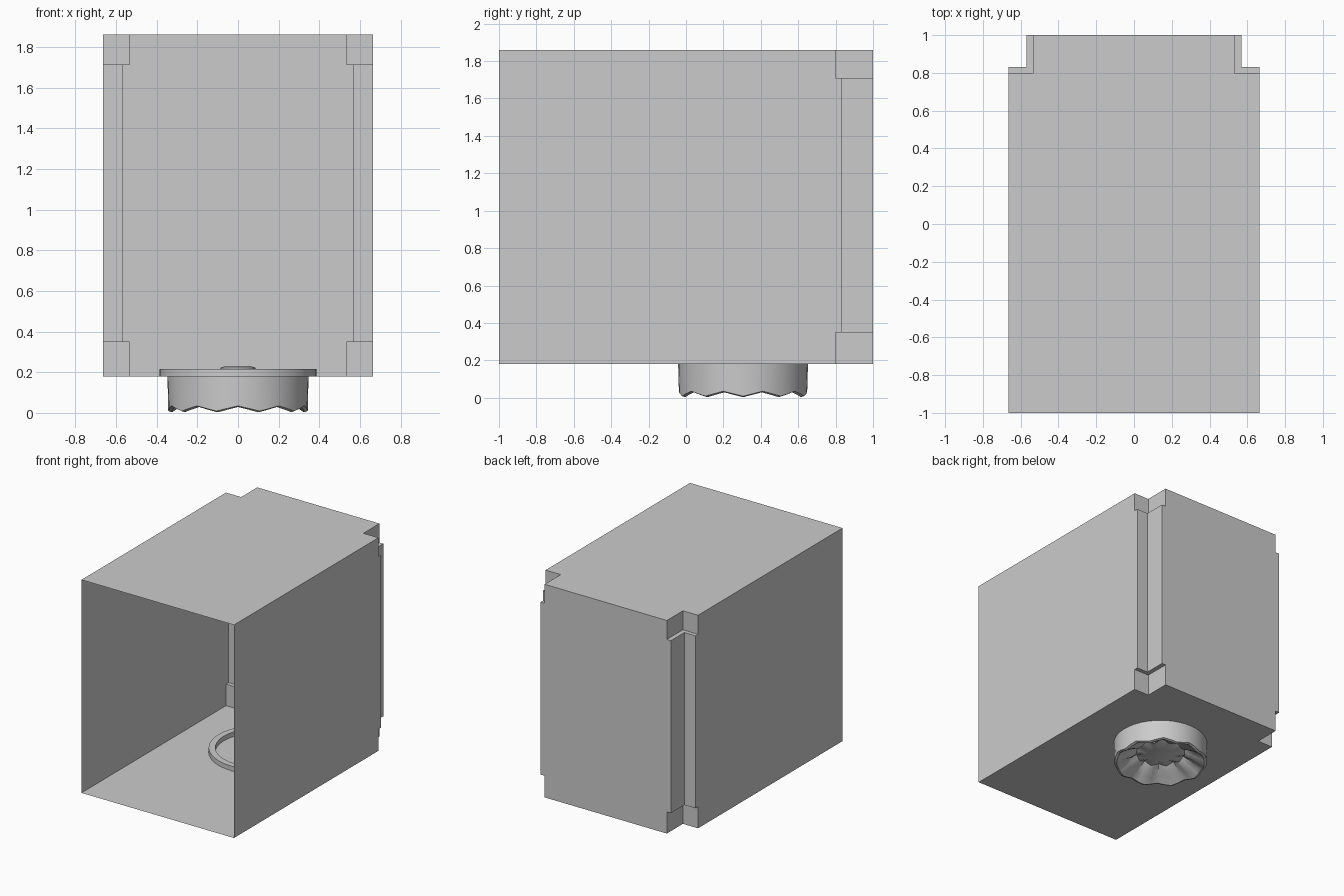
import bpy, bmesh
from math import sin, cos, pi, radians

if "Cube" in bpy.data.objects:
    bpy.data.objects.remove(bpy.data.objects["Cube"])

CY = 0.305  # y centre of the round fitting


def finish(name, bm, smooth=None):
    bmesh.ops.remove_doubles(bm, verts=bm.verts, dist=1e-5)
    bmesh.ops.recalc_face_normals(bm, faces=bm.faces)
    me = bpy.data.meshes.new(name)
    bm.to_mesh(me)
    bm.free()
    ob = bpy.data.objects.new(name, me)
    bpy.context.collection.objects.link(ob)
    if smooth:
        bpy.ops.object.select_all(action='DESELECT')
        ob.select_set(True)
        bpy.context.view_layer.objects.active = ob
        bpy.ops.object.shade_smooth_by_angle(angle=radians(smooth))
    return ob


def lathe(name, profile, n, cap=False, closed=False, smooth=35):
    """Profile of (radius, z, ripple): ripple raises even and lowers odd columns."""
    bm = bmesh.new()
    rings = []
    for r, z, a in profile:
        ring = []
        for i in range(n):
            t = 2 * pi * i / n
            # scallops: 10 triangular waves, peak facing the front
            phase = (10 * i / n) % 1
            wave = abs(phase - 0.5) * 4 - 1
            ring.append(bm.verts.new((r * sin(t), CY - r * cos(t), z + a * wave)))
        rings.append(ring)
    pairs = list(zip(rings, rings[1:]))
    if closed:
        pairs.append((rings[-1], rings[0]))
    for a, b in pairs:
        for i in range(n):
            j = (i + 1) % n
            bm.faces.new((a[i], a[j], b[j], b[i]))
    if cap:
        bm.faces.new(rings[-1])
    return finish(name, bm, smooth)


# Cabinet: open-fronted thin shell with stepped notches in the back corners
def outline(bm, nx, ny, z, w=0.665):
    half = [(-w, -1), (-w, 1 - ny), (-w + nx, 1 - ny), (-w + nx, 1)]
    pts = half + [(-x, y) for x, y in reversed(half)]
    return [bm.verts.new((x, y, z)) for x, y in pts]


bm = bmesh.new()
deep, shallow = (0.132, 0.2), (0.097, 0.168)
levels = [(deep, 0.18), (deep, 0.35), (shallow, 0.35),
          (shallow, 1.71), (deep, 1.71), (deep, 1.86)]
loops = [outline(bm, *notch, z) for notch, z in levels]
for k, (a, b) in enumerate(zip(loops, loops[1:])):
    for i in range(7):
        if k in (1, 3) and i in (0, 3, 6):
            continue  # ledges exist only inside the notches
        bm.faces.new((a[i], a[i + 1], b[i + 1], b[i]))
bm.faces.new(loops[0])
bm.faces.new(loops[-1])
finish("cabinet", bm)

# Scalloped spout under the floor, hollowed towards a central disc
lathe("spout", [(0.347, 0.18, 0), (0.345, 0.10, 0), (0.343, 0.022, 0.013),
                (0.325, 0.016, 0.013), (0.27, 0.05, 0.012), (0.20, 0.085, 0.018),
                (0.18, 0.10, 0.012), (0.105, 0.085, 0)], 40, cap=True)

# Raised rim around the fitting on the inside floor
lathe("floor_rim", [(0.385, 0.18, 0), (0.385, 0.217, 0),
                    (0.337, 0.217, 0), (0.337, 0.18, 0)], 40, closed=True)

# Small hub in the middle of the rim
lathe("hub", [(0.09, 0.18, 0), (0.085, 0.222, 0), (0.06, 0.231, 0)], 24, cap=True)
